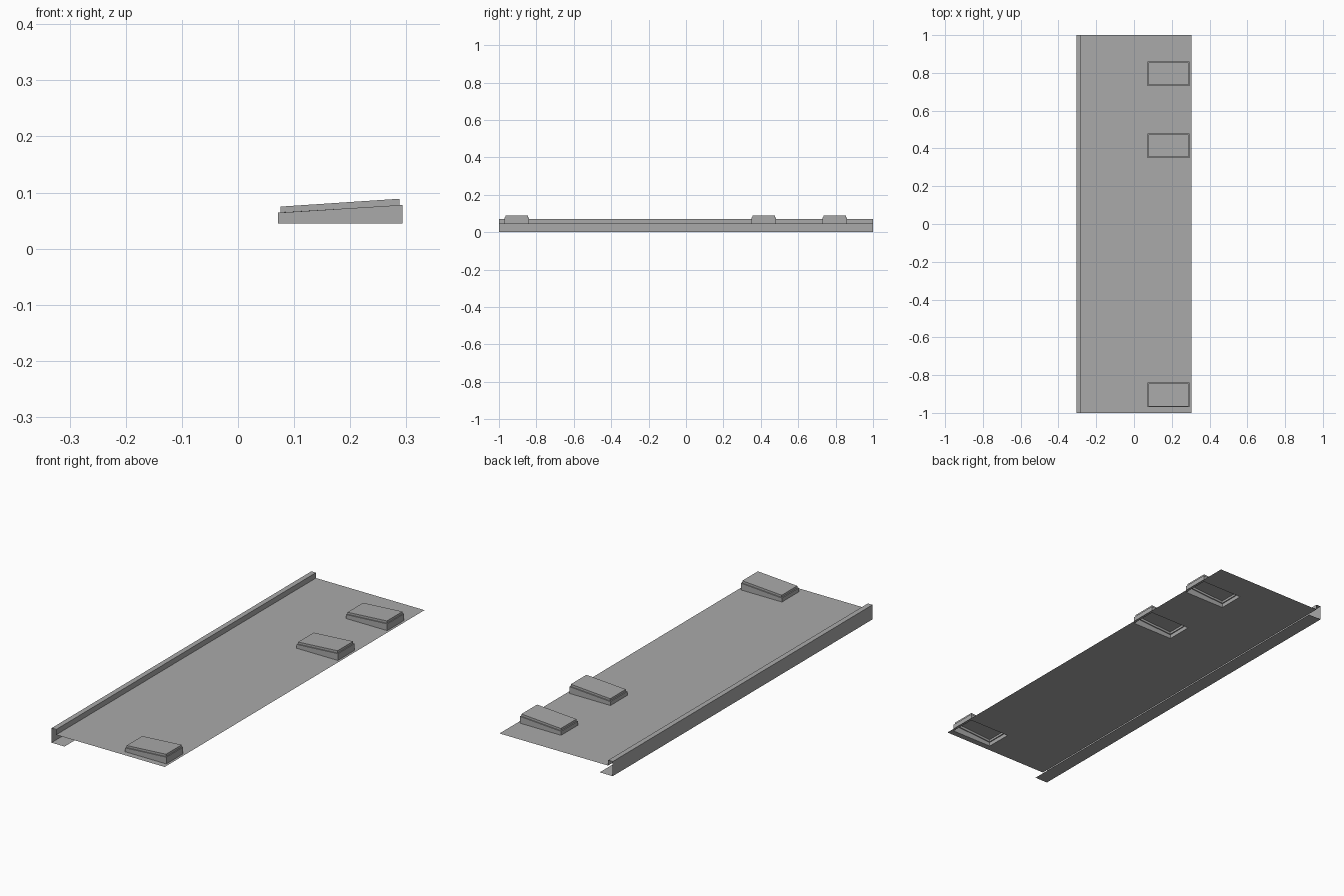
import bpy
import bmesh

cube = bpy.data.objects.get("Cube")
if cube:
    bpy.data.objects.remove(cube)

grey = bpy.data.materials.new("plain grey")
grey.use_nodes = True
colour = (0.4, 0.4, 0.4, 1)
grey.diffuse_color = colour
grey.node_tree.nodes["Principled BSDF"].inputs["Base Color"].default_value = colour

SHEET_Z = 0.045
PAD_X = (0.071, 0.293)
PAD_DEPTH = 0.13
PAD_STARTS = (-0.97, 0.35, 0.73)


def finish(name, bm):
    bmesh.ops.remove_doubles(bm, verts=bm.verts, dist=0.0001)
    mesh = bpy.data.meshes.new(name)
    bm.to_mesh(mesh)
    bm.free()
    mesh.materials.append(grey)
    obj = bpy.data.objects.new(name, mesh)
    bpy.context.collection.objects.link(obj)
    return obj


def add_face(bm, points):
    return bm.faces.new([bm.verts.new(p) for p in points])


# Flat sheet, open underneath each raised pad
bm = bmesh.new()
xs = [-0.28, *PAD_X, 0.305]
ys = [-1]
for start in PAD_STARTS:
    ys += [start, start + PAD_DEPTH]
ys.append(1)
for i, (x0, x1) in enumerate(zip(xs, xs[1:])):
    for j, (y0, y1) in enumerate(zip(ys, ys[1:])):
        if i == 1 and j % 2 == 1:
            continue
        add_face(bm, [(x0, y0, SHEET_Z), (x1, y0, SHEET_Z),
                      (x1, y1, SHEET_Z), (x0, y1, SHEET_Z)])
finish("flat_sheet", bm)

# Folded edge: bottom flange, outer wall, top strip, inner wall
bm = bmesh.new()
profile = [(-0.235, 0), (-0.305, 0), (-0.305, 0.071), (-0.28, 0.071), (-0.28, SHEET_Z)]
for (xa, za), (xb, zb) in zip(profile, profile[1:]):
    add_face(bm, [(xa, -1, za), (xa, 1, za), (xb, 1, zb), (xb, -1, zb)])
finish("folded_edge", bm)


def ring(y0, y1, inset, z_low, z_high):
    """Rectangle of the pad outline, sloping up towards +x."""
    xa, xb = PAD_X[0] + inset, PAD_X[1] - inset
    ya, yb = y0 + inset, y1 - inset
    return [(xa, ya, z_low), (xb, ya, z_high), (xb, yb, z_high), (xa, yb, z_low)]


# Sloping stepped pads
for number, start in enumerate(PAD_STARTS, 1):
    bm = bmesh.new()
    end = start + PAD_DEPTH
    rings = [ring(start, end, 0, SHEET_Z, SHEET_Z),
             ring(start, end, 0, 0.064, 0.078),
             ring(start, end, 0.005, 0.0645, 0.0775),
             ring(start, end, 0.005, 0.075, 0.089)]
    for low, high in zip(rings, rings[1:]):
        for k in range(4):
            n = (k + 1) % 4
            add_face(bm, [low[k], low[n], high[n], high[k]])
    add_face(bm, rings[-1])
    finish(f"sloping_pad_{number}", bm)
